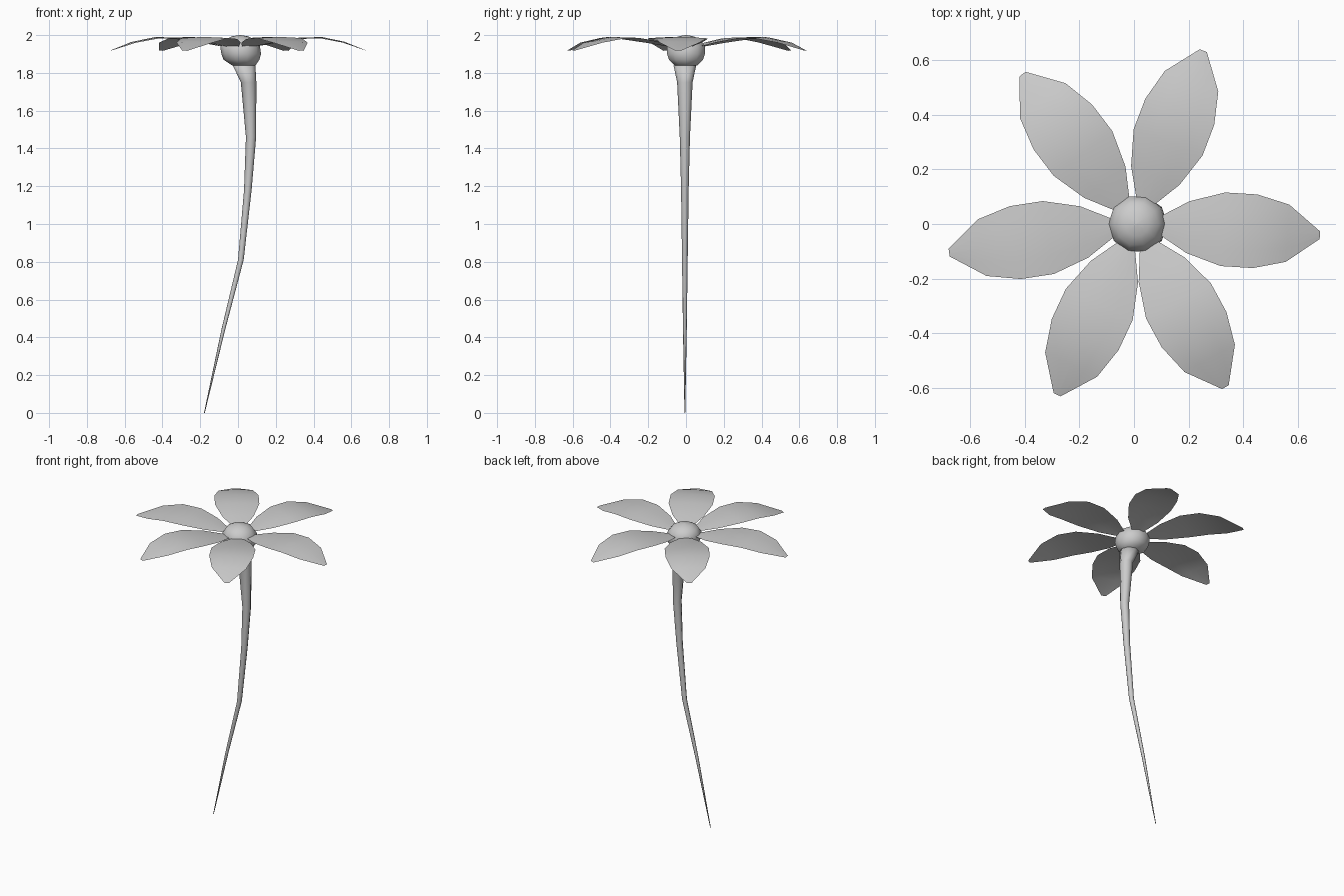
import bpy, bmesh, math
from mathutils import Matrix, Vector

if "Cube" in bpy.data.objects:
    bpy.data.objects.remove(bpy.data.objects["Cube"])


def make_object(name, bm):
    mesh = bpy.data.meshes.new(name)
    bm.to_mesh(mesh)
    bm.free()
    for p in mesh.polygons:
        p.use_smooth = True
    ob = bpy.data.objects.new(name, mesh)
    bpy.context.collection.objects.link(ob)
    return ob


def loft(name, rings, sides, y=0.0):
    """Stack of horizontal circles (x, z, radius), closed at both ends."""
    bm = bmesh.new()
    loops = []
    for x, z, r in rings:
        loops.append([bm.verts.new((x + r * math.cos(a), y + r * math.sin(a), z))
                      for a in (2 * math.pi * i / sides for i in range(sides))])
    for lo, hi in zip(loops, loops[1:]):
        for i in range(sides):
            j = (i + 1) % sides
            bm.faces.new((lo[i], lo[j], hi[j], hi[i]))
    bm.faces.new(loops[0][::-1])
    bm.faces.new(loops[-1])
    return make_object(name, bm)


# Bent stem, tapering to a point at the ground
loft("stem", [(-0.178, 0, 0.002), (-0.078, 0.44, 0.010), (0.015, 0.81, 0.015),
              (0.052, 1.18, 0.020), (0.069, 1.46, 0.027), (0.056, 1.75, 0.041),
              (0.032, 1.84, 0.060)], 8, -0.006)

# Cup and domed flower centre
loft("flower_centre", [(0.032, 1.838, 0.060), (0.018, 1.87, 0.095),
                       (0.017, 1.90, 0.105), (0.011, 1.94, 0.105),
                       (0.010, 1.975, 0.080), (0.010, 1.993, 0.045),
                       (0.010, 2.0, 0.004)], 10)

# Petal profile: distance from centre, half width, height
PETAL = [(0.08, 0.030, 1.938), (0.19, 0.095, 1.960), (0.32, 0.135, 1.980),
         (0.44, 0.135, 1.983), (0.56, 0.105, 1.960), (0.68, 0.014, 1.917)]


def petal(index, angle, length):
    bm = bmesh.new()
    turn = Matrix.Translation((0.01, 0, 0)) @ Matrix.Rotation(math.radians(angle), 4, 'Z')
    rows = []
    for r, w, z in PETAL:
        row = []
        for t in (-1, -0.5, 0, 0.5, 1):
            crown = 0.05 * w * (1 - t * t)
            row.append(bm.verts.new(turn @ Vector((r * length / 0.68, t * w, z + crown))))
        rows.append(row)
    for a, b in zip(rows, rows[1:]):
        for i in range(4):
            bm.faces.new((a[i], b[i], b[i + 1], a[i + 1]))
    make_object("petal_%d" % index, bm)


# Six slightly uneven petals
for n, (ang, size) in enumerate([(-3.5, 0.672), (69, 0.68), (127.3, 0.69),
                                 (188.7, 0.695), (245, 0.69), (298.5, 0.68)], 1):
    petal(n, ang, size)
